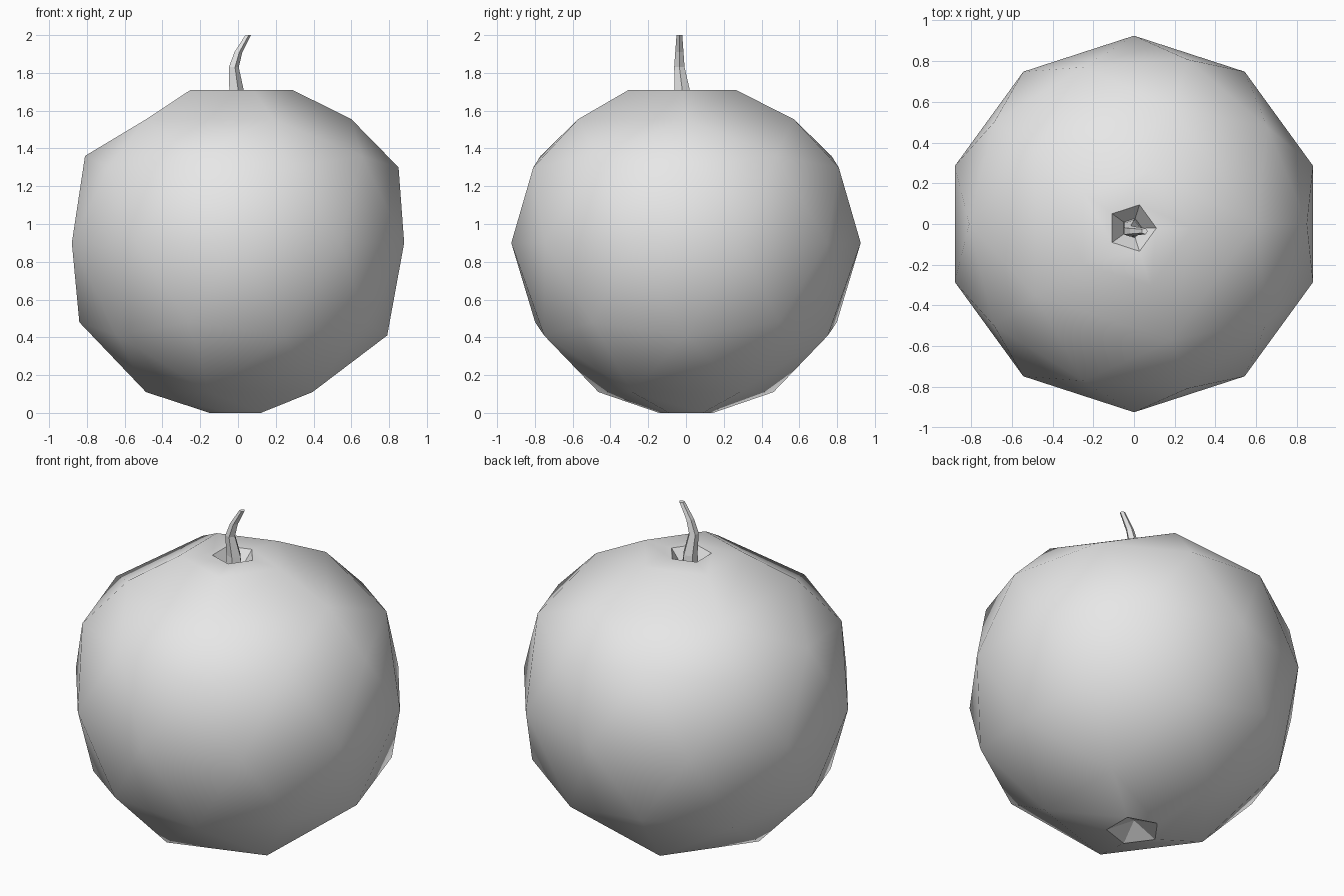
import bpy, bmesh
from math import sin, cos, tau, atan2

cube = bpy.data.objects.get("Cube")
if cube:
    bpy.data.objects.remove(cube, do_unlink=True)

grey = bpy.data.materials.new("plain grey")
grey.use_nodes = True
colour = (0.8, 0.8, 0.8, 1)
grey.diffuse_color = colour
grey.node_tree.nodes["Principled BSDF"].inputs["Base Color"].default_value = colour

SIDES = 5
CORE = (-0.01, -0.02)   # the stem and its hollow sit slightly off centre


def ring(bm, radius, z, centre=CORE, turn=0.0):
    angles = [turn + tau * i / SIDES for i in range(SIDES)]
    return [bm.verts.new((centre[0] + radius * cos(a), centre[1] + radius * sin(a), z))
            for a in angles]


def bridge(bm, a, b, smooth):
    for i in range(SIDES):
        j = (i + 1) % SIDES
        bm.faces.new((a[i], a[j], b[j], b[i])).smooth = smooth


def finish(bm, name):
    bmesh.ops.recalc_face_normals(bm, faces=bm.faces[:])
    mesh = bpy.data.meshes.new(name)
    bm.to_mesh(mesh)
    bm.free()
    mesh.materials.append(grey)
    bpy.context.collection.objects.link(bpy.data.objects.new(name, mesh))


# Fruit body: low-poly ball with open poles, each level set to its radius and height
bm = bmesh.new()
bmesh.ops.create_icosphere(bm, subdivisions=2, radius=1)
bmesh.ops.delete(bm, geom=[v for v in bm.verts if abs(v.co.z) > 0.95], context="VERTS")
levels = [(0.85, 0.60, 1.555), (0.53, 0.81, 1.36), (0.45, 0.85, 1.30), (0, 0.925, 0.90),
          (-0.45, 0.84, 0.48), (-0.53, 0.79, 0.41), (-0.85, 0.487, 0.11)]
for f in bm.faces:
    f.smooth = True
for v in bm.verts:
    _, radius, z = min(levels, key=lambda lv: abs(lv[0] - v.co.z))
    flat = v.co.xy.normalized() * radius
    v.co = (flat.x, flat.y, z)


def open_rim(z):
    rim = [v for v in bm.verts if v.is_boundary and abs(v.co.z - z) < 0.01]
    return sorted(rim, key=lambda v: (atan2(v.co.y, v.co.x) + 0.1) % tau)


top_rim, base_rim = open_rim(1.555), open_rim(0.11)

# Flat crown with the stem hollow
crown, lip, floor = ring(bm, 0.298, 1.71), ring(bm, 0.12, 1.71), ring(bm, 0.05, 1.62)
bridge(bm, top_rim, crown, True)
bridge(bm, crown, lip, True)
bridge(bm, lip, floor, False)
bm.faces.new(floor).smooth = False

# Underside with a small pointed dimple
foot = ring(bm, 0.15, 0, (0, 0), tau / 10)
bridge(bm, base_rim, foot, True)
tip = bm.verts.new((0, 0, 0.065))
for i in range(SIDES):
    bm.faces.new((foot[i], foot[(i + 1) % SIDES], tip)).smooth = False
finish(bm, "fruit_body")

# Bent, tapering stem
bm = bmesh.new()
path = [(-0.01, 0.05, 1.62), (-0.012, 0.042, 1.71), (-0.025, 0.029, 1.83),
        (0, 0.023, 1.91), (0.052, 0.016, 2.0)]
rings = [ring(bm, r, z, (x, -0.02 - 0.015 * (z > 1.75))) for x, r, z in path]
for a, b in zip(rings, rings[1:]):
    bridge(bm, a, b, False)
bm.faces.new(rings[0])
bm.faces.new(rings[-1])
finish(bm, "stem")
